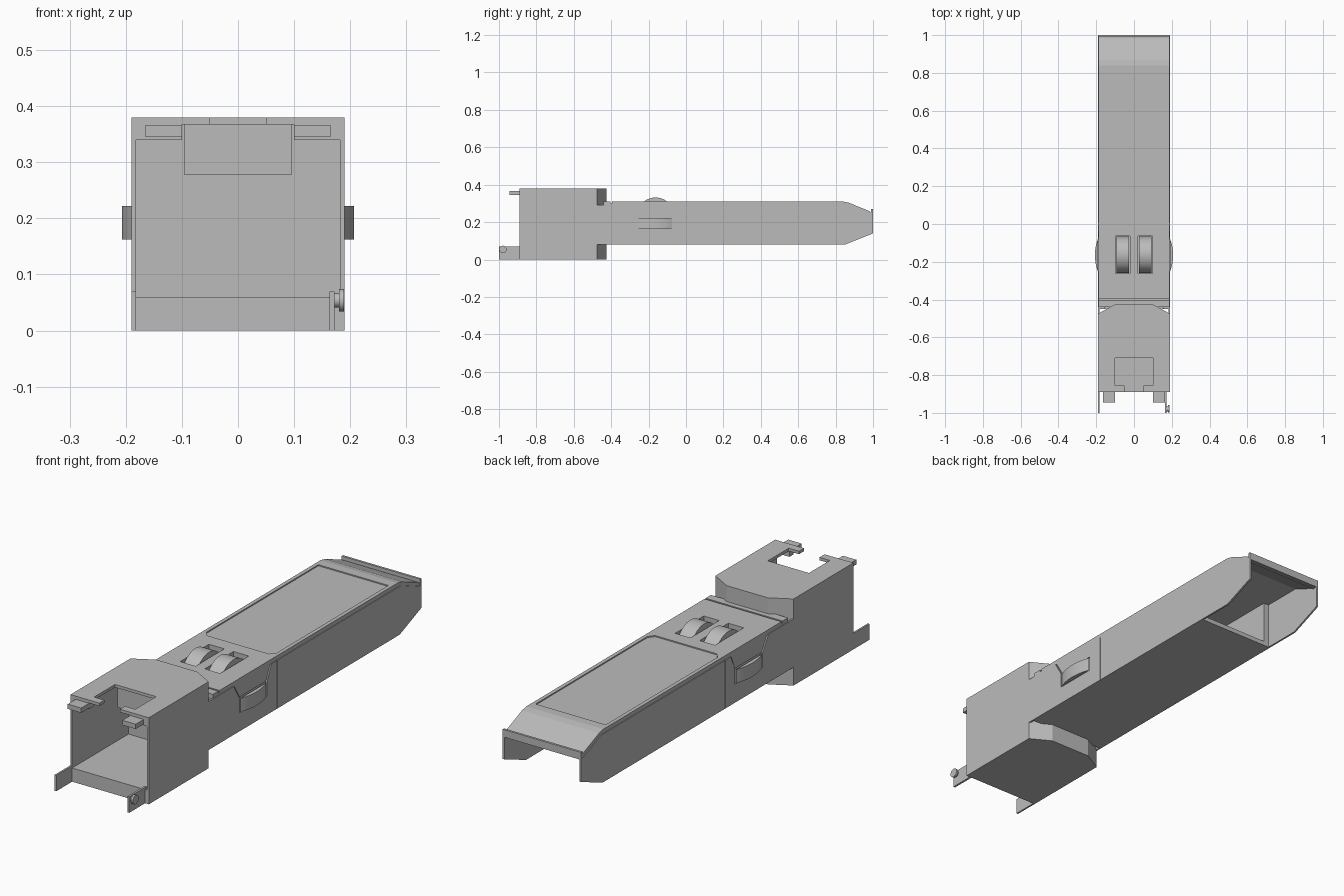
import bpy, bmesh, math
from mathutils import Vector

if "Cube" in bpy.data.objects:
    bpy.data.objects.remove(bpy.data.objects["Cube"])

grey = bpy.data.materials.new("plain grey")
grey.use_nodes = True
grey.diffuse_color = (0.5, 0.5, 0.5, 1)
grey.node_tree.nodes["Principled BSDF"].inputs["Base Color"].default_value = (0.5, 0.5, 0.5, 1)


def prism(name, pts, axis, lo, hi):
    """Extrude an outline along an axis: x uses (y, z) points, z uses (x, y) points."""
    def place(p, t):
        return (t, p[0], p[1]) if axis == "x" else (p[0], p[1], t)
    bm = bmesh.new()
    face = bm.faces.new([bm.verts.new(place(p, lo)) for p in pts])
    out = bmesh.ops.extrude_face_region(bm, geom=[face])
    step = Vector(place((0, 0), hi - lo))
    bmesh.ops.translate(bm, vec=step, verts=[g for g in out["geom"] if isinstance(g, bmesh.types.BMVert)])
    bmesh.ops.recalc_face_normals(bm, faces=bm.faces)
    mesh = bpy.data.meshes.new(name)
    bm.to_mesh(mesh)
    bm.free()
    mesh.materials.append(grey)
    obj = bpy.data.objects.new(name, mesh)
    bpy.context.collection.objects.link(obj)
    return obj


def box(name, x, y, z):
    return prism(name, [(x[0], y[0]), (x[1], y[0]), (x[1], y[1]), (x[0], y[1])], "z", *z)


def pair(a, b, s):
    return tuple(sorted((a * s, b * s)))


def smooth(obj):
    bpy.ops.object.select_all(action="DESELECT")
    bpy.context.view_layer.objects.active = obj
    obj.select_set(True)
    bpy.ops.object.shade_smooth_by_angle(angle=math.radians(35))


def cut(obj, cutter):
    mod = obj.modifiers.new("cut", "BOOLEAN")
    mod.operation = "DIFFERENCE"
    mod.solver = "EXACT"
    mod.object = cutter
    cutter.hide_render = True
    bpy.ops.object.select_all(action="DESELECT")
    bpy.context.view_layer.objects.active = obj
    obj.select_set(True)
    bpy.ops.object.modifier_apply(modifier=mod.name)
    bpy.data.objects.remove(cutter)


W, IN = 0.19, 0.182      # outer and inner half width

# Front housing: floor, roof with T-shaped opening, and chamfered rear block
box("housing_floor", (-IN, IN), (-0.89, -0.49), (0, 0.06))
half = [(0.05, -0.89), (0.05, -0.855), (0.1, -0.855), (0.1, -0.71)]
roof = [(W, -0.475), (W, -0.89)] + half
mirror = [(-x, y) for x, y in reversed(roof)]
prism("housing_roof", roof + mirror + [(-0.1, -0.425), (0.1, -0.425)], "z", 0.367, 0.38)
prism("housing_rear", [(-W, -0.5), (W, -0.5), (W, -0.475), (0.1, -0.425),
                       (-0.1, -0.425), (-W, -0.475)], "z", 0, 0.367)
box("latch_block", (-0.095, 0.095), (-0.7, -0.49), (0.277, 0.37))

# Body cover: flat top, sloped tail
cover = prism("top_cover", [(-0.395, 0.288), (-0.395, 0.31), (0.84, 0.31), (0.87, 0.304), (0.985, 0.257),
                            (0.985, 0.235), (0.86, 0.288)], "x", -0.187, 0.187)
box("cover_front_strip", (-0.187, 0.187), (-0.44, -0.403), (0.28, 0.31))
box("cover_front_seam", (-0.187, 0.187), (-0.41, -0.39), (0.28, 0.3))
cut(cover, prism("panel_cutter", [(-0.15, 0), (0.15, 0), (0.17, 0.025), (0.17, 0.8),
                                  (-0.17, 0.8), (-0.17, 0.025)], "z", 0.305, 0.35))
box("tail_lip", (-W, W), (0.99, 1.0), (0.237, 0.27))
box("tail_lip_web", (-0.187, 0.187), (0.98, 0.992), (0.235, 0.252))

# Inner tray, open at the tail
box("tray_floor", (-IN, IN), (-0.45, 0.68), (0.08, 0.1))

for s, side in ((1, "left"), (-1, "right")):
    # Housing wall
    box("housing_wall_" + side, pair(IN, W, s), (-0.89, -0.475), (0, 0.38))
    # Body skins, the front one notched for the side wheel
    prism("front_skin_" + side, [(-0.476, 0.08), (-0.002, 0.08), (-0.002, 0.292), (-0.04, 0.292),
                                 (-0.07, 0.225), (-0.07, 0.16), (-0.26, 0.16), (-0.26, 0.225),
                                 (-0.30, 0.292), (-0.476, 0.292)], "x", *pair(IN, W, s))
    prism("rear_skin_" + side, [(0.002, 0.08), (0.85, 0.08), (1.0, 0.14), (1.0, 0.24), (0.985, 0.24),
                                (0.86, 0.292), (0.002, 0.292)], "x", *pair(IN, W, s))
    box("tray_wall_" + side, pair(0.157, IN, s), (-0.45, 0.68), (0.08, 0.289))
    prism("cover_flap_" + side, [(-0.295, 0.292), (-0.257, 0.228), (-0.073, 0.228),
                                 (-0.045, 0.292)], "x", *pair(0.18, 0.187, s))
    # Side wheel: rounded segment
    arc = [math.radians(-22 + 44 * i / 16) for i in range(17)]
    rim = [(s * (-0.033 + 0.24 * math.cos(a)), -0.165 + 0.24 * math.sin(a)) for a in arc]
    smooth(prism("side_wheel_" + side, rim, "z", 0.162, 0.222))
    # Top wheel in its slot
    cut(cover, box("slot_cutter", pair(0.022, 0.097, s), (-0.262, -0.063), (0.2, 0.4)))
    ring = [math.radians(i * 360 / 48) for i in range(48)]
    smooth(prism("top_wheel_" + side, [(-0.163 + 0.097 * math.cos(a), 0.235 + 0.097 * math.sin(a))
                                       for a in ring], "x", *pair(0.026, 0.093, s)))
    # Upper front hook and its bar under the roof
    box("upper_hook_" + side, pair(0.1, 0.165, s), (-0.945, -0.87), (0.345, 0.366))
    box("hook_bar_" + side, pair(0.1, IN, s), (-0.89, -0.86), (0.34, 0.367))

# Lower front prongs and the round pin
box("lower_prong_right", (-W, -IN), (-1.0, -0.88), (0, 0.07))
box("lower_prong_left", (0.163, 0.172), (-1.0, -0.88), (0, 0.07))
pin = [math.radians(i * 15) for i in range(24)]
for name, r, x0, x1 in (("pin_shaft", 0.013, 0.17, 0.182), ("pin_head", 0.02, 0.18, 0.189)):
    smooth(prism(name, [(-0.979 + r * math.cos(a), 0.054 + r * math.sin(a)) for a in pin], "x", x0, x1))
